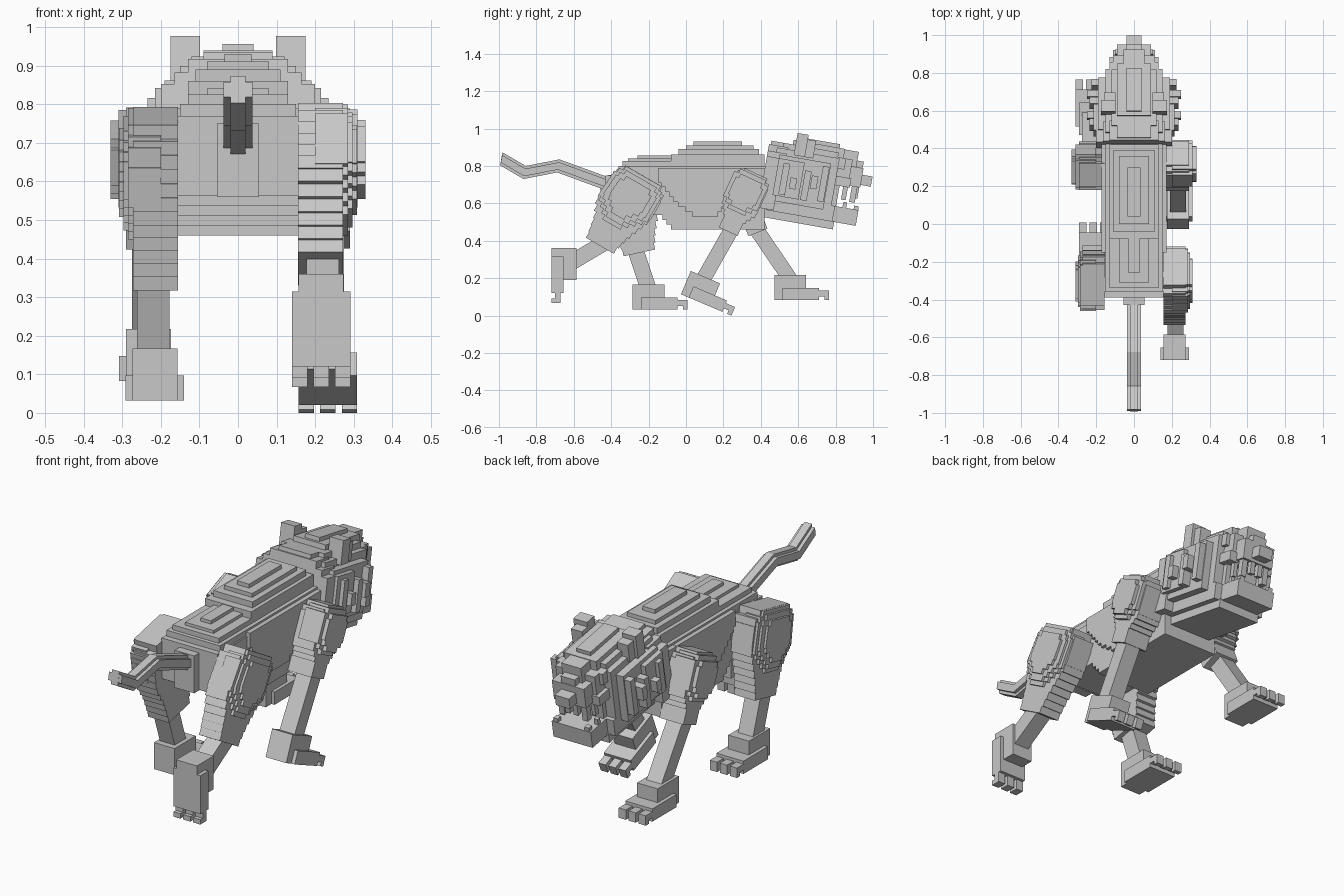
import bpy, bmesh, math

if "Cube" in bpy.data.objects:
    bpy.data.objects.remove(bpy.data.objects["Cube"])

fur = bpy.data.materials.new("grey_fur")
fur.diffuse_color = (0.58, 0.58, 0.58, 1)
fur.use_nodes = True
fur.node_tree.nodes["Principled BSDF"].inputs["Base Color"].default_value = fur.diffuse_color


def prism(name, outline, x0, x1, origin=(0, 0), angle=0):
    """Extrude a side outline across x, after turning it and moving it in the y-z plane."""
    c, s = math.cos(math.radians(angle)), math.sin(math.radians(angle))
    bm = bmesh.new()
    verts = [bm.verts.new((x0, origin[0] + u * c - v * s, origin[1] + u * s + v * c))
             for u, v in outline]
    face = bm.faces.new(verts)
    new = bmesh.ops.extrude_face_region(bm, geom=[face])["geom"]
    for v in new:
        if isinstance(v, bmesh.types.BMVert):
            v.co.x = x1
    bmesh.ops.recalc_face_normals(bm, faces=bm.faces)
    mesh = bpy.data.meshes.new(name)
    bm.to_mesh(mesh)
    bm.free()
    mesh.materials.append(fur)
    ob = bpy.data.objects.new(name, mesh)
    bpy.context.collection.objects.link(ob)
    return ob


def box(name, x0, x1, u0, u1, v0, v1, origin=(0, 0), angle=0):
    return prism(name, [(u0, v0), (u1, v0), (u1, v1), (u0, v1)], x0, x1, origin, angle)


def stepped(name, profile, x0, x1, origin=(0, 0), angle=0, step=0.025):
    """Extrude a profile whose slopes are turned into little stairs."""
    low, high = min(p[1] for p in profile), max(p[1] for p in profile)
    n = max(1, round((high - low) / step))
    h = (high - low) / n
    left, right = [], []
    for i in range(n):
        v = low + (i + 0.5) * h
        hits = []
        for (a, b), (c, d) in zip(profile, profile[1:] + profile[:1]):
            if (b > v) != (d > v):
                hits.append(a + (v - b) / (d - b) * (c - a))
        for k in (0, 1):
            left.append((min(hits), low + (i + k) * h))
            right.append((max(hits), low + (i + k) * h))
    loop = []
    for p in right + left[::-1]:
        if not loop or math.dist(p, loop[-1]) > 1e-5:
            loop.append(p)
    return prism(name, loop, x0, x1, origin, angle)


def limb(name, x0, x1, a, b, width):
    """Straight square bar between two points of the side plane."""
    length = math.dist(a, b)
    angle = math.degrees(math.atan2(b[1] - a[1], b[0] - a[0]))
    return box(name, x0, x1, 0, length, -width / 2, width / 2, a, angle)


# Torso with thicker flank panels
stepped("torso", [(-0.39, 0.77), (-0.39, 0.57), (-0.3, 0.53), (-0.13, 0.53), (-0.07, 0.46),
                  (0.42, 0.46), (0.42, 0.77)], -0.157, 0.157)
stepped("flank", [(-0.15, 0.79), (-0.15, 0.72), (-0.05, 0.6), (0.05, 0.53), (0.16, 0.53),
                  (0.22, 0.6), (0.42, 0.6), (0.42, 0.79)], -0.173, 0.173)

# Long ridges stacked on the back: half width, back, front, top
for i, (w, y0, y1, top) in enumerate([
        (0.15, -0.36, 0.43, 0.8), (0.13, -0.34, 0.42, 0.825), (0.08, -0.31, 0.42, 0.84),
        (0.03, -0.26, 0.42, 0.857), (0.13, -0.08, 0.42, 0.86), (0.11, -0.04, 0.39, 0.89),
        (0.08, 0.0, 0.36, 0.91), (0.035, 0.04, 0.3, 0.93)]):
    box(f"back_ridge_{i}", -w, w, y0, y1, 0.74, top)

# Rump and tail
box("rump", -0.055, 0.055, -0.43, -0.38, 0.56, 0.75)
tail = [(-0.42, 0.705), (-0.68, 0.80), (-0.86, 0.765), (-0.985, 0.838)]
for label, w, half in (("core", 0.02, 0.035), ("sides", 0.037, 0.02)):
    prism(f"tail_{label}", [(y + half * 0.1, z + half) for y, z in tail]
          + [(y - half * 0.25, z - half) for y, z in tail[::-1]], -w, w)

# Legs
thigh = [(-0.13, 0.1), (-0.08, 0.14), (0.11, 0.14), (0.16, 0.08), (0.16, -0.05), (0.1, -0.2),
         (0.075, -0.3), (-0.09, -0.3), (-0.11, -0.18), (-0.15, -0.08)]
hip_pad = [(-0.13, 0.08), (-0.08, 0.13), (0.1, 0.13), (0.14, 0.08), (0.14, -0.06), (0.03, -0.16),
           (-0.05, -0.16), (-0.14, -0.06)]
shoulder = [(-0.1, 0.1), (-0.05, 0.145), (0.06, 0.145), (0.1, 0.1), (0.1, -0.06), (0.055, -0.13),
            (0.055, -0.2), (-0.055, -0.2), (-0.055, -0.13), (-0.1, -0.06)]
shoulder_pad = [(-0.1, 0.09), (-0.06, 0.12), (0.06, 0.12), (0.1, 0.09), (0.1, -0.04),
                (0.04, -0.1), (-0.04, -0.1), (-0.1, -0.04)]


def scaled(profile, k):
    return [(u * k, v * k) for u, v in profile]


def foot(name, side, inner, heel, angle):
    """Ankle block, wider flat sole and three claws."""
    def part(label, a, b, *size):
        box(f"{name}_{label}", side * (inner + a), side * (inner + b), *size, heel, angle)
    part("ankle", 0.017, 0.133, 0, 0.17, 0, 0.135)
    part("sole", 0, 0.152, 0.045, 0.24, 0, 0.065)
    for i in range(3):
        a = i * 0.056
        part(f"toe_{i}", a, a + 0.04, 0.22, 0.293, 0.02, 0.05)
        part(f"claw_{i}", a, a + 0.04, 0.268, 0.293, 0, 0.04)


# side, hip angle, shoulder angle, hind shank, hind heel, front shank, front heel
for side, hip_a, sh_a, hs, hh, fs, fh in [
        (1, -30, -25, ((-0.40, 0.41), (-0.62, 0.28)), (-0.72, 0.36, -90),
         ((0.26, 0.49), (0.09, 0.19)), (-0.027, 0.114, -23)),
        (-1, 12, 22, ((-0.28, 0.38), (-0.20, 0.14)), (-0.285, 0.032, 0),
         ((0.35, 0.50), (0.56, 0.19)), (0.472, 0.083, 0))]:
    tag = "right" if side > 0 else "left"
    hip, sh = (-0.305, 0.63), (0.31, 0.63)
    stepped(f"{tag}_thigh", thigh, side * 0.155, side * 0.272, hip, hip_a, 0.037)
    for i, k in enumerate((1.07, 0.93, 0.72)):
        stepped(f"{tag}_hip_pad_{i}", scaled(hip_pad, k), side * 0.2, side * (0.285 + 0.012 * i),
                hip, hip_a)
    stepped(f"{tag}_shoulder", shoulder, side * 0.155, side * 0.29, sh, sh_a)
    for i, k in enumerate((1, 0.8)):
        stepped(f"{tag}_shoulder_pad_{i}", scaled(shoulder_pad, k), side * 0.2,
                side * (0.31 + 0.02 * i), (sh[0], sh[1] + 0.015), sh_a)
    limb(f"{tag}_hind_shank", side * 0.178, side * 0.262, *hs, 0.085)
    limb(f"{tag}_front_shank", side * 0.19, side * 0.275, *fs, 0.08)
    foot(f"{tag}_hind_foot", side, 0.14, hh[:2], hh[2])
    foot(f"{tag}_front_foot", side, 0.157, fh[:2], fh[2])

# Head, built along its own tilted axis
NECK, TILT = (0.42, 0.52), -10


def head(name, w, u0, u1, v0, v1):
    box(name, -w, w, u0, u1, v0, v1, NECK, TILT)


def head_pair(name, x0, x1, u0, u1, v0, v1):
    for side, tag in ((1, "right"), (-1, "left")):
        box(f"{tag}_{name}", side * x0, side * x1, u0, u1, v0, v1, NECK, TILT)


head("neck_collar", 0.2, -0.045, 0.04, 0.05, 0.33)
head("collar_shoulder", 0.165, -0.045, 0.06, 0.3, 0.36)
head("collar_top", 0.13, -0.045, 0.06, 0.3, 0.395)
head("collar_ridge", 0.09, -0.035, 0.12, 0.3, 0.415)
head("skull", 0.15, 0, 0.34, 0.08, 0.385)
head("cheek", 0.19, 0.02, 0.3, 0.1, 0.35)
head("cheek_back", 0.215, 0.02, 0.16, 0.13, 0.33)
head("forehead", 0.12, 0.03, 0.33, 0.36, 0.415)
head("brow", 0.09, 0.08, 0.36, 0.36, 0.44)
head("crown", 0.04, 0.1, 0.33, 0.4, 0.46)
head("face", 0.11, 0.3, 0.41, 0.24, 0.39)
head("muzzle", 0.09, 0.3, 0.475, 0.25, 0.355)
head("nose_bridge", 0.055, 0.3, 0.435, 0.34, 0.437)
head("nose_slope", 0.04, 0.4, 0.47, 0.3, 0.39)
head("nose", 0.04, 0.44, 0.53, 0.265, 0.32)

# Cheek ruff tufts and brow blocks
for i, (w, u, v0, v1) in enumerate([(0.235, 0.05, 0.14, 0.31), (0.25, 0.1, 0.18, 0.24),
                                    (0.235, 0.17, 0.13, 0.29), (0.25, 0.21, 0.2, 0.27),
                                    (0.225, 0.26, 0.14, 0.33)]):
    head_pair(f"ruff_{i}", 0.15, w, u, u + 0.035, v0, v1)
head_pair("eye_brow", 0.06, 0.13, 0.33, 0.375, 0.33, 0.39)
head_pair("whisker_pad", 0.08, 0.13, 0.34, 0.42, 0.24, 0.29)

# Ears with a lower front step
head_pair("ear", 0.098, 0.175, 0.095, 0.155, 0.36, 0.48)
head_pair("ear_base", 0.098, 0.16, 0.14, 0.2, 0.36, 0.455)

# Lower jaw and teeth
head("jaw_base", 0.12, -0.01, 0.37, 0.005, 0.05)
head("jaw", 0.15, 0, 0.36, 0.045, 0.13)
head("chin", 0.11, 0.3, 0.487, 0.045, 0.13)
head("mouth_back", 0.1, 0.28, 0.365, 0.1, 0.27)
head_pair("upper_fang", 0.05, 0.08, 0.43, 0.46, 0.165, 0.27)
head_pair("lower_fang", 0.075, 0.1, 0.46, 0.485, 0.1, 0.15)
head_pair("upper_tooth", 0.07, 0.09, 0.385, 0.41, 0.17, 0.27)
head_pair("lower_tooth", 0.085, 0.105, 0.4, 0.42, 0.1, 0.16)
head_pair("front_tooth", 0.01, 0.035, 0.445, 0.47, 0.19, 0.27)
